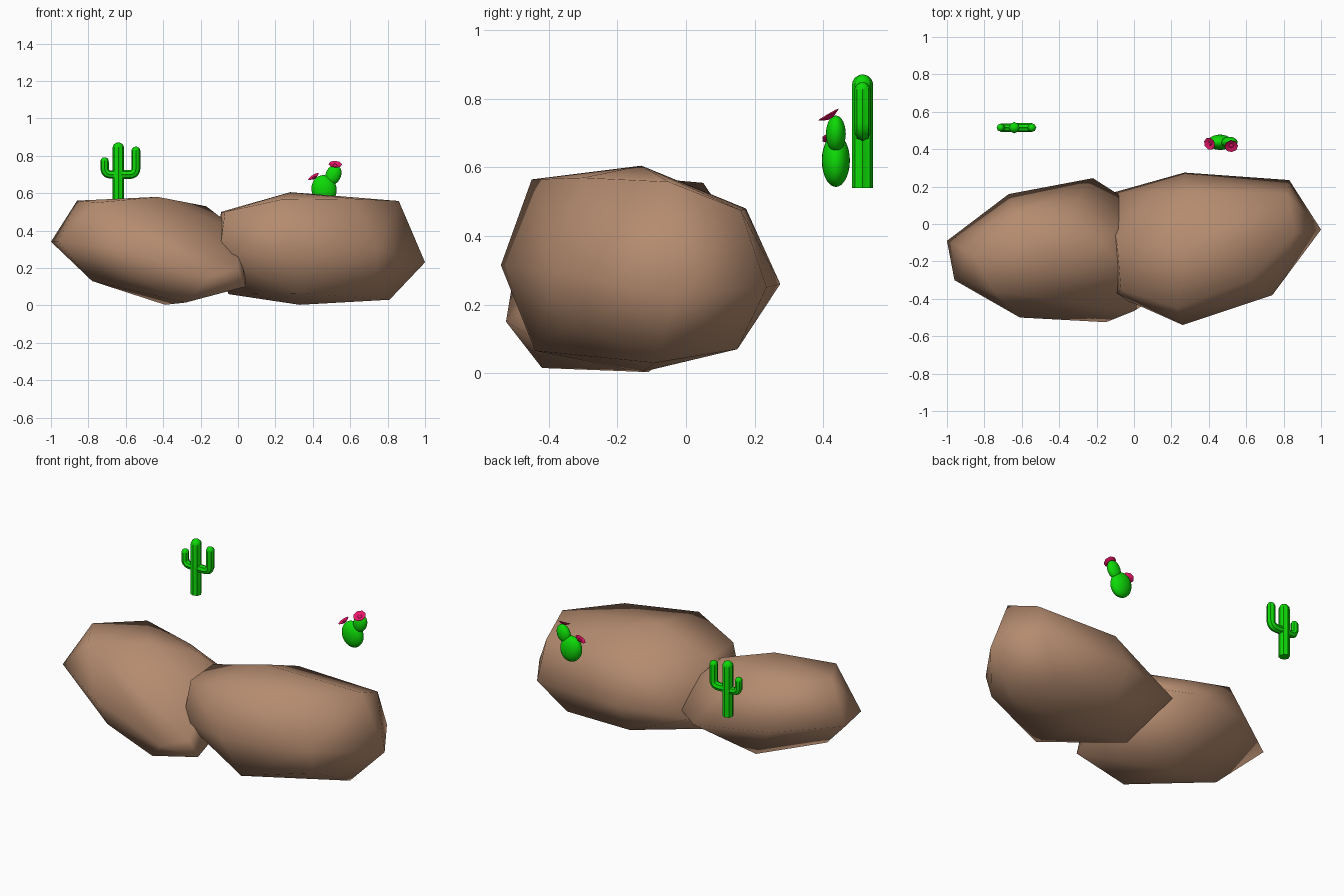
import bpy, bmesh, math
from mathutils import Vector, Matrix

if "Cube" in bpy.data.objects:
    bpy.data.objects.remove(bpy.data.objects["Cube"])


def material(name, rgb):
    m = bpy.data.materials.new(name)
    m.diffuse_color = (*rgb, 1)
    m.use_nodes = True
    m.node_tree.nodes["Principled BSDF"].inputs["Base Color"].default_value = m.diffuse_color
    return m


ROCK = material("sandstone brown", (0.46, 0.26, 0.16))
GREEN = material("cactus green", (0.004, 0.7, 0.002))
PINK = material("petal pink", (0.8, 0.008, 0.14))


def finish(bm, name, mat, angle=None):
    bmesh.ops.recalc_face_normals(bm, faces=bm.faces)
    for f in bm.faces:
        f.smooth = True
    if angle:
        for e in bm.edges:
            e.smooth = len(e.link_faces) != 2 or e.calc_face_angle(0) < angle
    me = bpy.data.meshes.new(name)
    bm.to_mesh(me)
    bm.free()
    me.materials.append(mat)
    ob = bpy.data.objects.new(name, me)
    bpy.context.collection.objects.link(ob)
    return ob


def boulder(name, pts):
    """Chunky stone: convex hull around a few corner points."""
    bm = bmesh.new()
    for p in pts:
        bm.verts.new(p)
    bmesh.ops.convex_hull(bm, input=bm.verts)
    bmesh.ops.delete(bm, geom=[v for v in bm.verts if not v.link_faces], context='VERTS')
    finish(bm, name, ROCK)


boulder("right_boulder", [
    (.28, -.13, .605), (.28, .175, .48), (.27, .275, .26), (.27, .15, .07),
    (.33, -.13, .003), (.33, -.44, .065), (.26, -.54, .315), (.23, -.45, .565),
    (.86, -.05, .558), (.62, -.3, .57), (.82, .16, .475),
    (.83, .235, .25), (.69, .15, .07), (.81, -.09, .03), (.74, -.38, .3),
    (.74, -.33, .15), (1, -.03, .23), (-.09, -.11, .5), (-.07, -.35, .5),
    (-.14, .16, .25), (-.05, -.12, .06), (-.1, -.38, .265)])
boulder("left_boulder", [
    (-1, -.09, .34), (-.96, -.3, .34), (-.86, -.16, .56), (-.64, .05, .555),
    (-.75, -.36, .55), (-.43, -.23, .58), (-.17, -.1, .53), (-.78, -.23, .13),
    (-.39, -.11, .003), (-.28, -.42, .015), (.04, -.44, .1), (-.55, -.46, .15),
    (-.61, -.5, .3), (-.15, -.525, .15), (-.67, .16, .31), (-.22, .245, .27),
    (-.35, .05, .49), (0, -.465, .2), (.04, .08, .3), (0, -.3, .4)])


def ribbed_stem(name, path, radius):
    """Sweep a fluted section along an x-z path, ending in a round cap."""
    y0, n = 0.515, 16
    pts = [Vector((x, 0, z)) for x, z in path]
    end = (pts[-1] - pts[-2]).normalized()
    tip = pts[-1]
    stations = [(p, radius) for p in pts]
    for k in range(1, 5):
        a = math.radians(k * 20)
        stations.append((tip + end * radius * math.sin(a), radius * math.cos(a)))
    bm, rings = bmesh.new(), []
    for i, (p, r) in enumerate(stations):
        a = stations[max(i - 1, 0)][0]
        b = stations[min(i + 1, len(stations) - 1)][0]
        t = (b - a).normalized()
        side = Vector((t.z, 0, -t.x))
        ring = []
        for k in range(n):
            w = 2 * math.pi * k / n
            rr = r * (1 if k % 2 == 0 else .86)
            ring.append(bm.verts.new(p + side * rr * math.cos(w)
                                     + Vector((0, y0 + rr * math.sin(w), 0))))
        rings.append(ring)
    for a, b in zip(rings, rings[1:]):
        for k in range(n):
            bm.faces.new((a[k], a[(k + 1) % n], b[(k + 1) % n], b[k]))
    bm.faces.new(rings[0])
    bm.faces.new(rings[-1])
    finish(bm, name, GREEN, math.radians(60))


def arm_path(x, z, top, bend=.03):
    """From the trunk outward, round a quarter bend, then straight up."""
    s = 1 if x > -.64 else -1
    path = [(-.64, z)]
    for k in range(6):
        a = math.radians(18 * k)
        path.append((x - s * bend * (1 - math.sin(a)), z + bend * (1 - math.cos(a))))
    return path + [(x, top)]


# Tall ribbed cactus
ribbed_stem("tall_cactus_trunk", [(-.64, .54), (-.64, .84)], .031)
ribbed_stem("tall_cactus_left_arm", arm_path(-.713, .70, .77), .022)
ribbed_stem("tall_cactus_right_arm", arm_path(-.546, .70, .825), .024)


def pad(name, centre, size, tilt):
    bm = bmesh.new()
    mat = (Matrix.Translation(centre) @ Matrix.Rotation(math.radians(tilt), 4, 'Y')
           @ Matrix.Diagonal((*size, 1)))
    bmesh.ops.create_uvsphere(bm, u_segments=24, v_segments=14, radius=1, matrix=mat)
    finish(bm, name, GREEN)


# Round pads of the small cactus
pad("large_pad", (.46, .437, .62), (.067, .041, .077), -12)
pad("small_pad", (.51, .437, .698), (.041, .029, .055), 22)


def flower(name, centre, normal, radius):
    """Shallow cup with a gently scalloped rim and a raised heart."""
    bm, n = bmesh.new(), 32
    rot = Vector(normal).to_track_quat('Z', 'Y').to_matrix().to_4x4()
    mat = Matrix.Translation(centre) @ rot
    rings = []
    for f, h in ((.2, .002), (.32, -.003), (1, .003), (.3, -.010)):
        ring = []
        for k in range(n):
            w = 2 * math.pi * k / n
            r = radius * f * (.96 + .04 * math.cos(8 * w) if f == 1 else 1)
            ring.append(bm.verts.new(mat @ Vector((r * math.cos(w), r * math.sin(w), h))))
        rings.append(ring)
    for a, b in zip(rings, rings[1:]):
        for k in range(n):
            bm.faces.new((a[k], a[(k + 1) % n], b[(k + 1) % n], b[k]))
    bm.faces.new(rings[0])
    bm.faces.new(rings[-1])
    finish(bm, name, PINK, math.radians(50))


flower("left_flower", (.405, .430, .687), (-.5, -.25, .8), .034)
flower("top_flower", (.52, .417, .752), (.05, -.5, .86), .036)
